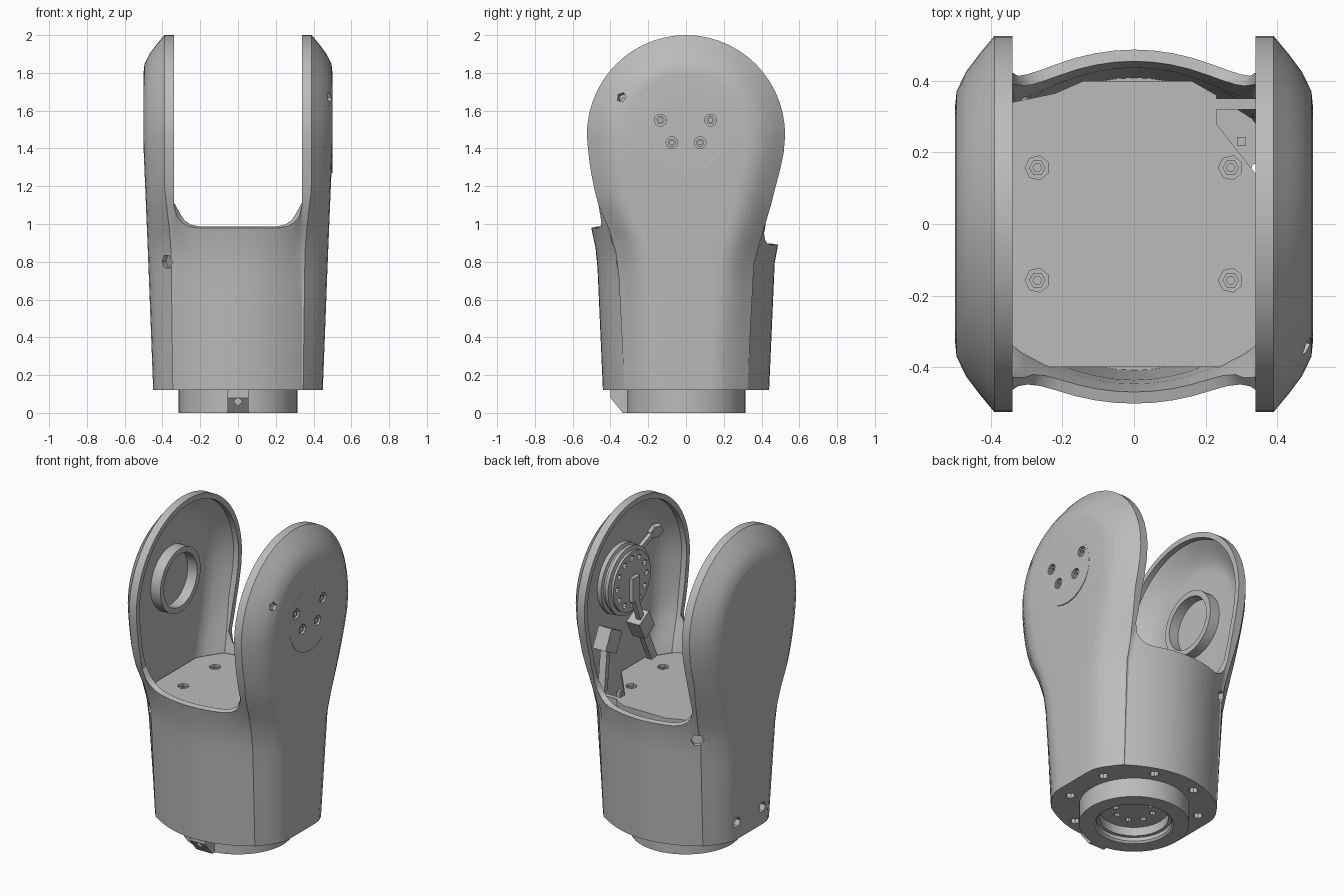
import bpy, bmesh, math
from mathutils import Vector, Matrix

cube = bpy.data.objects.get("Cube")
if cube:
    bpy.data.objects.remove(cube, do_unlink=True)

grey = bpy.data.materials.new("plain grey")
grey.use_nodes = True
grey.diffuse_color = (0.5, 0.5, 0.5, 1)
for node in grey.node_tree.nodes:
    if node.type == 'BSDF_PRINCIPLED':
        node.inputs["Base Color"].default_value = grey.diffuse_color

BASE, HUB_Z, INNER_X, FILLET = 0.12, 1.47, 0.34, 0.12


def interp(t, pts):
    if t <= pts[0][0]:
        return pts[0][1]
    for (a, va), (b, vb) in zip(pts, pts[1:]):
        if t <= b:
            return va + (vb - va) * (t - a) / (b - a)
    return pts[-1][1]


def place(p, d):
    q = Vector(d).to_track_quat('Z', 'Y')
    return Matrix.Translation(p) @ q.to_matrix().to_4x4()


def lathe(bm, profile, n, matrix):
    """Spin (radius, height) points round the local z axis."""
    rings = []
    for k in range(n):
        a = 2 * math.pi * k / n
        rings.append([bm.verts.new(matrix @ Vector((r * math.cos(a), r * math.sin(a), h)))
                      for r, h in profile])
    for k in range(n):
        A, B = rings[k], rings[(k + 1) % n]
        for i in range(len(profile) - 1):
            bm.faces.new((A[i], B[i], B[i + 1], A[i + 1]))


def rod(bm, p, d, r, half, n=6):
    lathe(bm, [(0, -half), (r, -half), (r, half), (0, half)], n, place(p, d))


def strut(bm, a, b, w, h):
    a, b = Vector(a), Vector(b)
    m = place((a + b) / 2, b - a) @ Matrix.Diagonal((w, h, (b - a).length, 1))
    bmesh.ops.create_cube(bm, size=1, matrix=m)


def prism(bm, pts, lift):
    """Extrude a closed loop of 3D points."""
    face = bm.faces.new([bm.verts.new(p) for p in pts])
    new = bmesh.ops.extrude_face_region(bm, geom=[face])['geom']
    bmesh.ops.translate(bm, vec=lift, verts=[v for v in new if isinstance(v, bmesh.types.BMVert)])


def make(name, bm, holes=None, thickness=0):
    bmesh.ops.remove_doubles(bm, verts=bm.verts, dist=0.0004)
    bmesh.ops.recalc_face_normals(bm, faces=bm.faces)
    if thickness:
        side = max(bm.faces, key=lambda f: f.calc_center_median().x)
        if side.normal.x < 0:
            bmesh.ops.reverse_faces(bm, faces=bm.faces)
    mesh = bpy.data.meshes.new(name)
    bm.to_mesh(mesh)
    bm.free()
    ob = bpy.data.objects.new(name, mesh)
    bpy.context.collection.objects.link(ob)
    mesh.materials.append(grey)
    bpy.ops.object.select_all(action='DESELECT')
    ob.select_set(True)
    bpy.context.view_layer.objects.active = ob
    if thickness:
        mod = ob.modifiers.new("wall", 'SOLIDIFY')
        mod.thickness, mod.offset, mod.use_even_offset = thickness, -1, True
        bpy.ops.object.modifier_apply(modifier=mod.name)
    if holes:
        cb = bmesh.new()
        for h in holes:
            rod(cb, *h)
        cutter = make(name + "_cutter", cb)
        cutter.hide_render = True
        bpy.ops.object.select_all(action='DESELECT')
        ob.select_set(True)
        bpy.context.view_layer.objects.active = ob
        mod = ob.modifiers.new("holes", 'BOOLEAN')
        mod.operation, mod.solver, mod.object = 'DIFFERENCE', 'EXACT', cutter
        bpy.ops.object.modifier_apply(modifier=mod.name)
        bpy.data.objects.remove(cutter, do_unlink=True)
    bpy.ops.object.shade_smooth_by_angle(angle=math.radians(30))
    return ob


# Shell: side outline with inset rings, plus bowed front and back panels
FRONT = [(0.12, 0.325), (0.8, 0.36), (0.95, 0.395), (1.05, 0.45), (1.2, 0.49), (1.35, 0.515), (1.47, 0.525)]
BACK = [(0.12, 0.325), (0.8, 0.36), (0.95, 0.405), (1.1, 0.45), (1.2, 0.475), (1.35, 0.515), (1.47, 0.525)]
RIM_X = [(0.12, 0.345), (0.9, 0.355), (1.2, 0.39)]
SIDE_X = [(0.12, 0.449), (0.8, 0.475), (1.4, 0.5)]
BOW = [(0.12, 0.115), (0.8, 0.11), (0.98, 0.09)]
SLOTS = [(-1, FRONT, 0.98), (1, BACK, 0.89)]


def leg(sign, profile, slot):
    top = slot + FILLET
    zs = [BASE + (top - BASE) * j / 8 for j in range(9)]
    zs += [top + (HUB_Z - top) * j / 5 for j in range(1, 6)]
    return [(Vector((sign * interp(z, profile), z)),
             Vector((0, BASE + (HUB_Z - BASE) * j / 13))) for j, z in enumerate(zs)]


arc = [(Vector((-0.525 * math.cos(t), HUB_Z + 0.53 * math.sin(t))), Vector((0, HUB_Z)))
       for t in (math.pi * j / 28 for j in range(1, 28))]
outline = leg(*SLOTS[0]) + arc + leg(*SLOTS[1])[::-1]
INSETS = [(0, 0), (0.05, 0.38), (0.1, 0.72), (0.155, 0.96), (0.2, 1)]


def grid(bm, rows):
    rows = [[bm.verts.new(p) for p in row] for row in rows]
    for A, B in zip(rows, rows[1:]):
        for i in range(len(A) - 1):
            bm.faces.new((A[i], A[i + 1], B[i + 1], B[i]))


bm = bmesh.new()
for s in (1, -1):
    rows = []
    for p, c in outline:
        row = [(s * INNER_X, p.x, p.y)]
        reach = (p - c).length
        for d, f in INSETS + [((reach + 0.2) / 2, 1), (reach, 1)]:
            q = p.lerp(c, d / reach)
            rim = interp(q.y, RIM_X)
            row.append((s * (rim + (interp(q.y, SIDE_X) - rim) * f), q.x, q.y))
        rows.append(row)
    grid(bm, rows)
right_xs = [INNER_X - FILLET * (1 - math.cos(math.radians(a))) for a in (0, 30, 50, 70, 90)]
middle_xs = [(INNER_X - FILLET) * k / 4 for k in range(-3, 4)]
columns = [-x for x in right_xs] + middle_xs + right_xs[::-1]
for sign, profile, slot in SLOTS:
    rows = []
    for x in columns:
        over = max(0, abs(x) - INNER_X + FILLET)
        top = slot + FILLET - math.sqrt(max(0, FILLET ** 2 - over ** 2))
        zs = [BASE + (top - BASE) * j / 8 for j in range(9)]
        rows.append([(x, sign * (interp(z, profile) + interp(z, BOW) * (1 - (x / INNER_X) ** 2)), z)
                     for z in zs])
    grid(bm, rows)

bolts = [(-0.135, 1.55), (0.13, 1.55), (-0.075, 1.43), (0.075, 1.43)]
bolt_holes = [((0.5, y, z), (1, 0, 0), 0.032, 0.06, 10) for y, z in bolts]
make("fork_shell", bm, bolt_holes + [
    ((0.48, -0.34, 1.67), (1, -0.4, 0.25), 0.027, 0.06, 5),
    ((-0.368, -0.335, 0.8), (-0.6, -0.8, 0), 0.038, 0.07, 6),
    ((-0.335, 0.365, 0.8), (-0.6, 0.8, 0), 0.038, 0.07, 6),
    ((-0.45, 0.14, 0.23), (1, 0, 0), 0.034, 0.06, 6),
    ((-0.45, -0.11, 0.23), (1, 0, 0), 0.034, 0.06, 6)], 0.033)

# Flush cover on the outside of the left cheek
bm = bmesh.new()
rod(bm, (0.497, 0, HUB_Z), (1, 0, 0), 0.2, 0.0035, 48)
make("hub_cover", bm, bolt_holes)

# Socket screws
decks = [(x, y) for x in (-0.27, 0.27) for y in (-0.157, 0.157)]
bm = bmesh.new()
seats = [((0.492, y, z), (1, 0, 0)) for y, z in bolts] + [((x, y, 0.89), (0, 0, 1)) for x, y in decks]
for p, d in seats:
    lathe(bm, [(0, -0.04), (0.023, -0.04), (0.023, 0), (0.012, 0), (0.012, -0.015), (0, -0.015)],
          6, place(p, d))
make("screws", bm)

# Deck plate between the cheeks, with a corner cut away for the cables
edge = [(-0.43, -0.2), (-0.34, -0.34), (-0.26, -0.4), (0.26, -0.4), (0.34, -0.34), (0.43, -0.2),
        (0.43, 0.03), (0.34, 0.14), (0.23, 0.28), (0.23, 0.36), (0.16, 0.4), (-0.14, 0.4),
        (-0.22, 0.365), (-0.34, 0.34), (-0.43, 0.2)]
bm = bmesh.new()
prism(bm, [(x, y, 0.865) for x, y in edge], (0, 0, 0.035))
make("deck_plate", bm, [((x, y, 0.89), (0, 0, 1), 0.034, 0.06, 7) for x, y in decks])

# Bottom flange with a ring of bolt holes
corner = [(0.443, 0.12), (0.438, 0.172), (0.413, 0.225), (0.38, 0.275), (0.34, 0.322)]
quarter = corner + [(x, 0.322 + 0.115 * (1 - (x / INNER_X) ** 2)) for x in (0.25, 0.17, 0.08)]
half = quarter + [(0, 0.437)] + [(-x, y) for x, y in quarter[::-1]]
loop = half + [(-x, -y) for x, y in half]
bm = bmesh.new()
prism(bm, [(x, y, 0.121) for x, y in loop], (0, 0, 0.03))
angles = [math.pi * (k + 0.5) / 4 for k in range(8)]
make("bottom_flange", bm, [((0.38 * math.cos(a), 0.38 * math.sin(a), 0.12), (0, 0, 1), 0.028, 0.06, 8)
                           for a in angles])

# Stepped base collar
UP = place((0, 0, 0), (0, 0, 1))
bm = bmesh.new()
lathe(bm, [(0, 0.14), (0.315, 0.14), (0.315, 0), (0.225, 0), (0.215, 0.012), (0.215, 0.035),
           (0.195, 0.035), (0.195, 0.09), (0, 0.09)], 48, UP)
make("base_collar", bm, [((0.11 * math.cos(a), 0.11 * math.sin(a), 0.09), (0, 0, 1), 0.018, 0.025, 8)
                         for a in angles])

# Locating key on the front of the collar
bm = bmesh.new()
side = [(-0.29, 0), (-0.335, 0), (-0.40, 0.08), (-0.40, 0.125), (-0.29, 0.125)]
prism(bm, [(-0.055, y, z) for y, z in side], (0.11, 0, 0))
make("locating_key", bm, [((0, -0.38, 0.06), (0, 1, 0), 0.022, 0.05, 4)])

# Bearing ring inside the right cheek
bm = bmesh.new()
lathe(bm, [(0, 0), (0.2, 0), (0.2, 0.08), (0.165, 0.08), (0.165, 0.015), (0, 0.015)],
      40, place((-0.48, 0, HUB_Z), (1, 0, 0)))
make("bearing_ring", bm)

# Drive hub inside the left cheek
bm = bmesh.new()
lathe(bm, [(0, 0), (0.215, 0), (0.215, 0.035), (0.195, 0.04), (0.195, 0.055), (0.21, 0.06),
           (0.21, 0.08), (0.185, 0.085), (0.185, 0.1), (0, 0.1)],
      40, place((0.475, 0, HUB_Z), (-1, 0, 0)))
make("drive_hub", bm, [((0.375, 0.145 * math.cos(a), HUB_Z + 0.145 * math.sin(a)), (1, 0, 0), 0.018, 0.03, 8)
                       for a in (math.pi * k / 6 for k in range(12))])

# Cable post, connectors, struts and sensor boss beside the hub
bm = bmesh.new()
strut(bm, (0.365, -0.01, 1.35), (0.365, -0.01, 1.5), 0.03, 0.07)
strut(bm, (0.365, -0.01, 1.36), (0.37, -0.08, 1.2), 0.03, 0.04)
strut(bm, (0.385, -0.07, 1.22), (0.385, -0.13, 1.11), 0.09, 0.11)
strut(bm, (0.385, -0.11, 1.13), (0.4, -0.25, 0.87), 0.03, 0.06)
strut(bm, (0.385, 0.2, 1.25), (0.385, 0.26, 1.13), 0.09, 0.12)
strut(bm, (0.385, 0.25, 1.15), (0.37, 0.3, 0.9), 0.04, 0.06)
strut(bm, (0.23, 0.335, 0.87), (0.34, 0.335, 0.87), 0.03, 0.06)
strut(bm, (0.3, 0.23, 0.8), (0.3, 0.23, 0.89), 0.025, 0.025)
rod(bm, (0.435, -0.32, 1.65), (1, -0.4, 0.25), 0.045, 0.015, 6)
strut(bm, (0.45, -0.17, 1.58), (0.44, -0.34, 1.66), 0.025, 0.03)
make("cable_fittings", bm)
